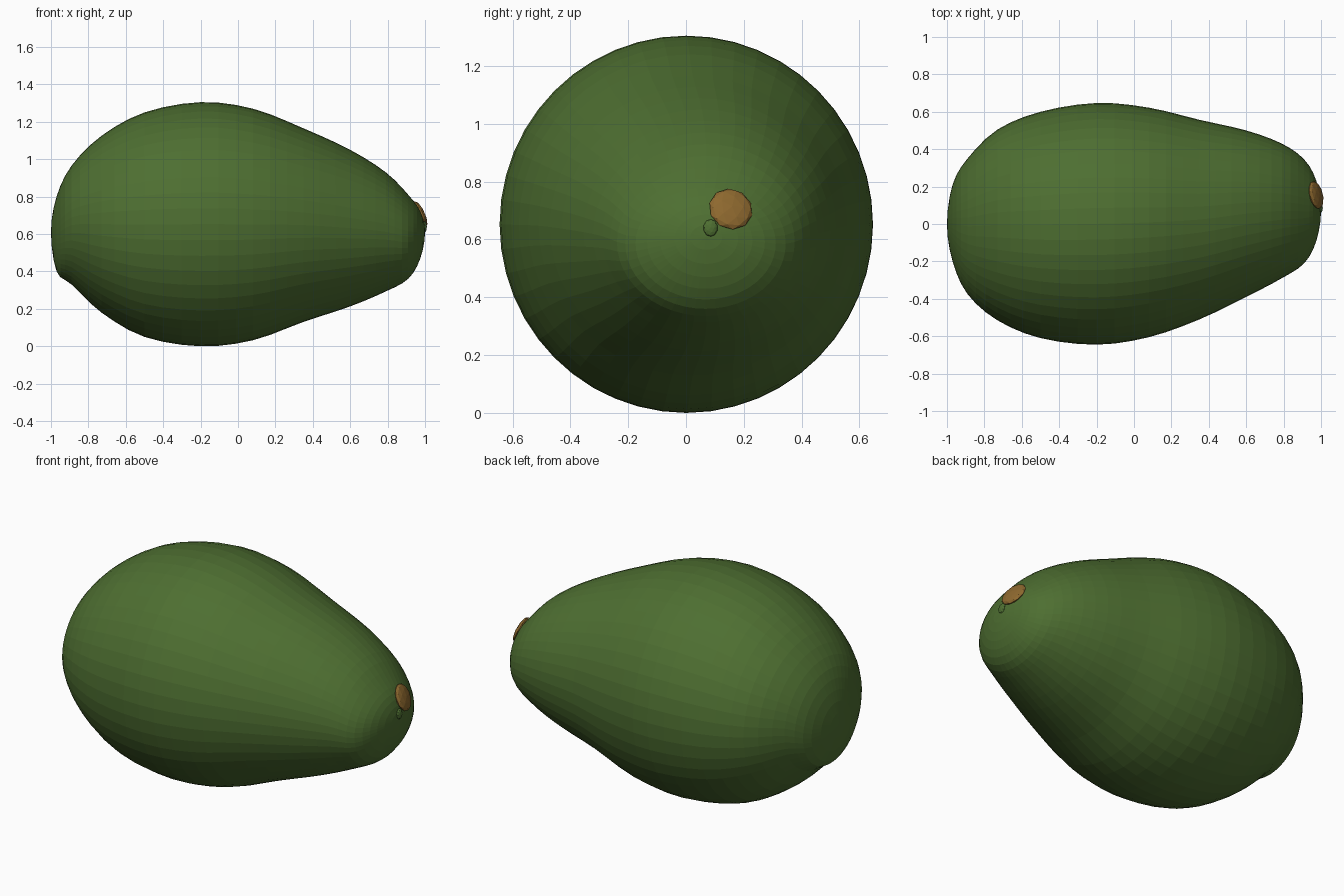
import bpy, bmesh, math
from mathutils import Vector
from mathutils.bvhtree import BVHTree

if "Cube" in bpy.data.objects:
    bpy.data.objects.remove(bpy.data.objects["Cube"])


def material(name, col):
    m = bpy.data.materials.new(name)
    m.diffuse_color = (*col, 1)
    m.use_nodes = True
    m.node_tree.nodes["Principled BSDF"].inputs["Base Color"].default_value = m.diffuse_color
    return m


skin = material("green skin", (0.076, 0.158, 0.031))
wood = material("brown stem", (0.27, 0.14, 0.028))


def finish(name, bm, mat):
    bmesh.ops.recalc_face_normals(bm, faces=bm.faces)
    me = bpy.data.meshes.new(name)
    bm.to_mesh(me)
    bm.free()
    me.materials.append(mat)
    ob = bpy.data.objects.new(name, me)
    bpy.context.collection.objects.link(ob)
    return ob


# Stations along the fruit: x, top z, bottom z, back y, front y
rows = [
    (-1.0, 0.61, 0.61, 0.0, 0.0),
    (-0.97, 0.80, 0.40, 0.21, -0.20),
    (-0.89, 0.965, 0.33, 0.35, -0.375),
    (-0.73, 1.125, 0.18, 0.505, -0.515),
    (-0.50, 1.25, 0.05, 0.60, -0.61),
    (-0.20, 1.305, 0.0, 0.647, -0.645),
    (0.08, 1.27, 0.032, 0.622, -0.605),
    (0.35, 1.165, 0.13, 0.557, -0.51),
    (0.60, 1.05, 0.213, 0.50, -0.39),
    (0.79, 0.93, 0.293, 0.43, -0.29),
    (0.91, 0.81, 0.36, 0.345, -0.21),
    (0.975, 0.72, 0.47, 0.23, -0.09),
    (1.0, 0.61, 0.61, 0.07, 0.07),
]


# Smooth curve through the stations, mirrored across each pole
def flip(r):
    return (r[0], r[2], r[1], r[4], r[3])


ext = [flip(rows[1])] + rows + [flip(rows[-2])]
STEPS, SIDES = 3, 48
loops = []
for i in range(1, len(ext) - 2):
    for k in range(STEPS):
        t = k / STEPS
        loops.append([0.5 * (2 * b + (c - a) * t + (2 * a - 5 * b + 4 * c - d) * t * t
                             + (3 * b - a - 3 * c + d) * t ** 3)
                      for a, b, c, d in zip(*ext[i - 1:i + 3])])

# Fruit body lofted from the loops
bm = bmesh.new()
rings = []
for x, zt, zb, yt, yb in loops[1:]:
    cy, cz, ry, rz = (yt + yb) / 2, (zt + zb) / 2, (yt - yb) / 2, (zt - zb) / 2
    rings.append([bm.verts.new((x, cy + ry * math.cos(a), cz + rz * math.sin(a)))
                  for a in (2 * math.pi * j / SIDES for j in range(SIDES))])
for r, s in zip(rings, rings[1:]):
    for j in range(SIDES):
        n = (j + 1) % SIDES
        bm.faces.new((r[j], r[n], s[n], s[j]))
for ring, row in ((rings[0], rows[0]), (rings[-1], rows[-1])):
    pole = bm.verts.new((row[0], row[3], row[1]))
    for j in range(SIDES):
        bm.faces.new((ring[j], ring[(j + 1) % SIDES], pole))
bmesh.ops.recalc_face_normals(bm, faces=bm.faces)
tree = BVHTree.FromBMesh(bm)
finish("fruit_body", bm, skin)


# Flattened button seated on the skin where a ray along -x hits it
def button(name, y, z, size, mat):
    loc, nor, _, _ = tree.ray_cast(Vector((2, y, z)), Vector((-1, 0, 0)))
    b = bmesh.new()
    bmesh.ops.create_icosphere(b, subdivisions=2, radius=1)
    bmesh.ops.scale(b, vec=size, verts=b.verts)
    ob = finish(name, b, mat)
    ob.location = loc
    ob.rotation_euler = nor.to_track_quat('Z', 'Y').to_euler()


button("stem_stub", 0.155, 0.705, (0.077, 0.077, 0.022), wood)
button("skin_nub", 0.085, 0.64, (0.025, 0.03, 0.012), skin)
